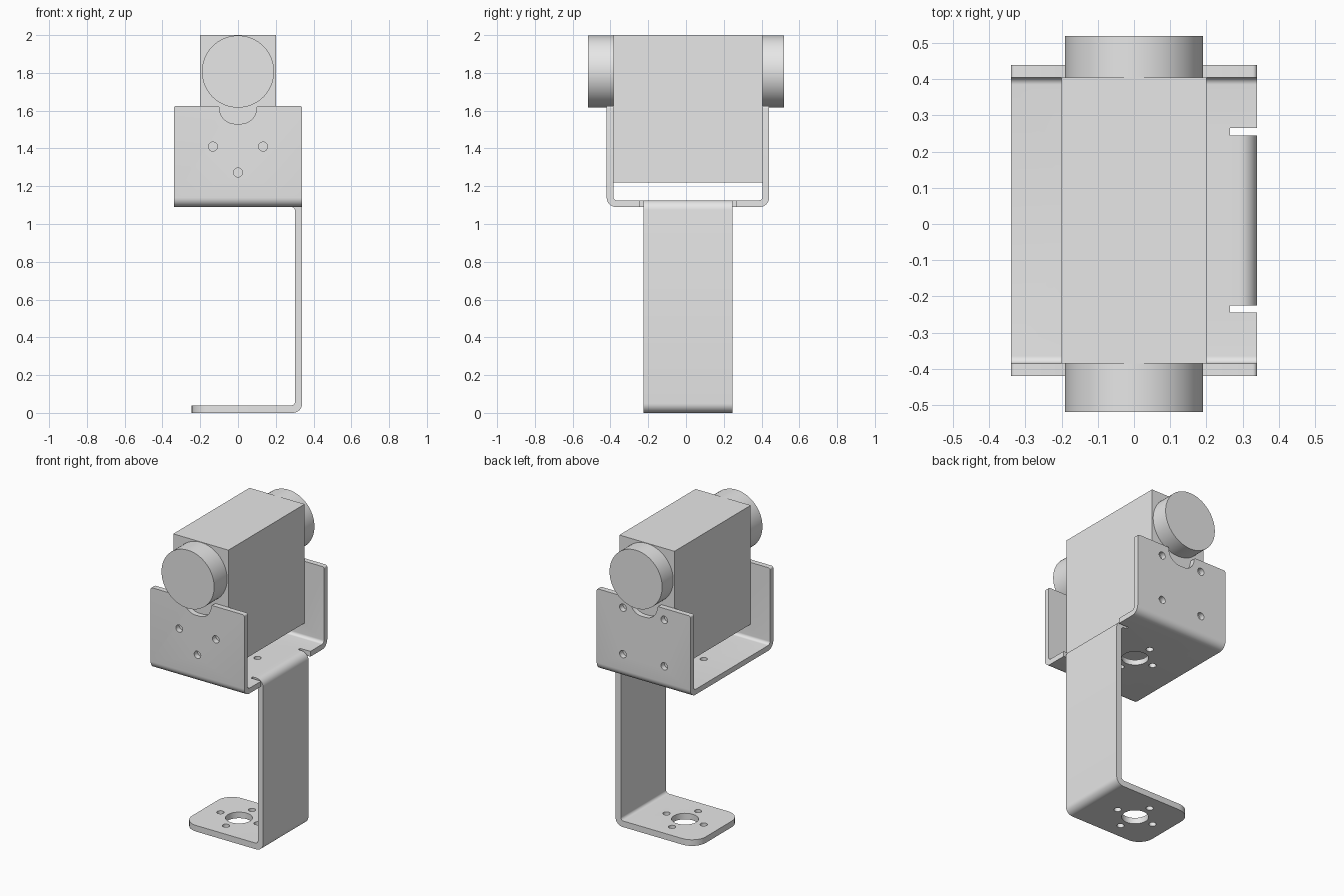
import bpy, bmesh, math
from mathutils import Matrix, Vector

cube = bpy.data.objects.get("Cube")
if cube:
    bpy.data.objects.remove(cube, do_unlink=True)

grey = bpy.data.materials.new("light_grey")
grey.use_nodes = True
grey.diffuse_color = (0.8, 0.8, 0.8, 1)
grey.node_tree.nodes["Principled BSDF"].inputs["Base Color"].default_value = (0.8, 0.8, 0.8, 1)


def rounded(points, steps=8):
    """Outline with corners (a, b, radius) rounded by right-angle arcs."""
    out = []
    for i, p in enumerate(points):
        c, r = Vector(p[:2]), (p[2] if len(p) > 2 else 0)
        if not r:
            out.append(c)
            continue
        u = (Vector(points[i - 1][:2]) - c).normalized()
        v = (Vector(points[(i + 1) % len(points)][:2]) - c).normalized()
        centre = c + (u + v) * r
        for k in range(steps + 1):
            t = math.pi / 2 * k / steps
            out.append(centre - v * r * math.cos(t) - u * r * math.sin(t))
    return out


def extrude(bm, outline, axis, start, end):
    """Extrude an outline along x (outline in y, z) or y (outline in x, z)."""
    def place(p, d):
        return (d, p.x, p.y) if axis == "x" else (p.x, d, p.y)
    face = bm.faces.new([bm.verts.new(place(p, start)) for p in outline])
    res = bmesh.ops.extrude_face_region(bm, geom=[face])
    move = Vector(place(Vector((0, 0)), end - start))
    bmesh.ops.translate(bm, vec=move, verts=[g for g in res["geom"] if isinstance(g, bmesh.types.BMVert)])
    bmesh.ops.recalc_face_normals(bm, faces=bm.faces)


def cylinder(bm, centre, radius, length, axis, sides=32):
    turn = Matrix.Rotation(math.pi / 2, 4, "X") if axis == "y" else Matrix()
    bmesh.ops.create_cone(bm, cap_ends=True, segments=sides, radius1=radius, radius2=radius,
                          depth=length, matrix=Matrix.Translation(centre) @ turn)


def box(bm, low, high):
    low, high = Vector(low), Vector(high)
    bmesh.ops.create_cube(bm, size=1, matrix=Matrix.Translation((low + high) / 2)
                          @ Matrix.Diagonal((*(high - low), 1)))


def round_edges(bm, test, radius):
    edges = [e for e in bm.edges if test(*(v.co for v in e.verts))]
    bmesh.ops.bevel(bm, geom=edges, offset=radius, segments=8, profile=0.5, affect="EDGES")


def finish(name, bm, cutter=None):
    def link(n, b):
        mesh = bpy.data.meshes.new(n)
        b.to_mesh(mesh)
        b.free()
        ob = bpy.data.objects.new(n, mesh)
        bpy.context.collection.objects.link(ob)
        return ob
    ob = link(name, bm)
    ob.data.materials.append(grey)
    bpy.ops.object.select_all(action="DESELECT")
    bpy.context.view_layer.objects.active = ob
    ob.select_set(True)
    if cutter:
        tool = link(name + "_cutter", cutter)
        tool.hide_render = True
        mod = ob.modifiers.new("holes", "BOOLEAN")
        mod.operation, mod.solver, mod.object = "DIFFERENCE", "EXACT", tool
        bpy.ops.object.modifier_apply(modifier=mod.name)
        bpy.data.objects.remove(tool, do_unlink=True)
    bpy.ops.object.shade_smooth_by_angle(angle=math.radians(30))
    return ob


def mount_holes(bm, z):
    """Large centre hole with four screw holes around it."""
    cylinder(bm, (0, 0.01, z), 0.08, 0.2, "z", 48)
    for dx, dy in ((1, 0), (-1, 0), (0, 1), (0, -1)):
        cylinder(bm, (0.135 * dx, 0.01 + 0.135 * dy, z), 0.022, 0.2, "z")


BASE, TOP, SIDE = 1.09, 1.625, 0.34

# Bent cradle: floor and two upright plates
bm = bmesh.new()
extrude(bm, rounded([(-0.42, TOP), (-0.42, BASE, 0.05), (0.44, BASE, 0.05), (0.44, TOP),
                     (0.405, TOP), (0.405, 1.125, 0.02), (-0.385, 1.125, 0.02), (-0.385, TOP)]),
        "x", -SIDE, SIDE)
round_edges(bm, lambda a, b: abs(a.x - b.x) < 0.001 and min(a.z, b.z) > TOP - 0.001, 0.012)
cut = bmesh.new()
# Rounded notches in the top of both plates
lip = TOP + 0.0005
for y in (-0.4, 0.42):
    extrude(cut, rounded([(-0.2, 1.7), (-0.2, lip), (-0.098, lip, 0.012), (-0.098, 1.53, 0.083),
                          (0.098, 1.53, 0.083), (0.098, lip, 0.012), (0.2, lip), (0.2, 1.7)]),
            "y", y - 0.06, y + 0.06)
# Screw holes
for x, z in ((-0.133, 1.41), (0.133, 1.41), (0, 1.273)):
    cylinder(cut, (x, -0.4, z), 0.024, 0.12, "y")
for x in (-0.15, 0.15):
    for z in (1.245, 1.55):
        cylinder(cut, (x, 0.42, z), 0.024, 0.12, "y")
mount_holes(cut, 1.11)
# Opening for the leg, with a relief slot on each side
box(cut, (0.265, -0.245, 1.0), (0.5, 0.265, 1.2))
finish("cradle", bm, cut)

# Leg and foot, bent from one strip
bm = bmesh.new()
extrude(bm, rounded([(0.265, 1.125), (SIDE, 1.125, 0.05), (SIDE, 0, 0.05), (-0.245, 0),
                     (-0.245, 0.04), (0.302, 0.04, 0.02), (0.302, BASE, 0.02), (0.265, BASE)]),
        "y", -0.225, 0.245)
round_edges(bm, lambda a, b: max(a.x, b.x) < -0.244 and abs(a.z - b.z) > 0.03, 0.1)
cut = bmesh.new()
mount_holes(cut, 0.02)
finish("leg_and_foot", bm, cut)

# Motor body
bm = bmesh.new()
box(bm, (-0.2, -0.385, 1.22), (0.2, 0.405, 2.0))
finish("motor_body", bm)

# Round hubs on the front and back of the body
for name, start, end in (("front_hub", -0.52, -0.385), ("back_hub", 0.405, 0.52)):
    bm = bmesh.new()
    cylinder(bm, (0, (start + end) / 2, 1.807), 0.191, end - start, "y", 64)
    finish(name, bm)
